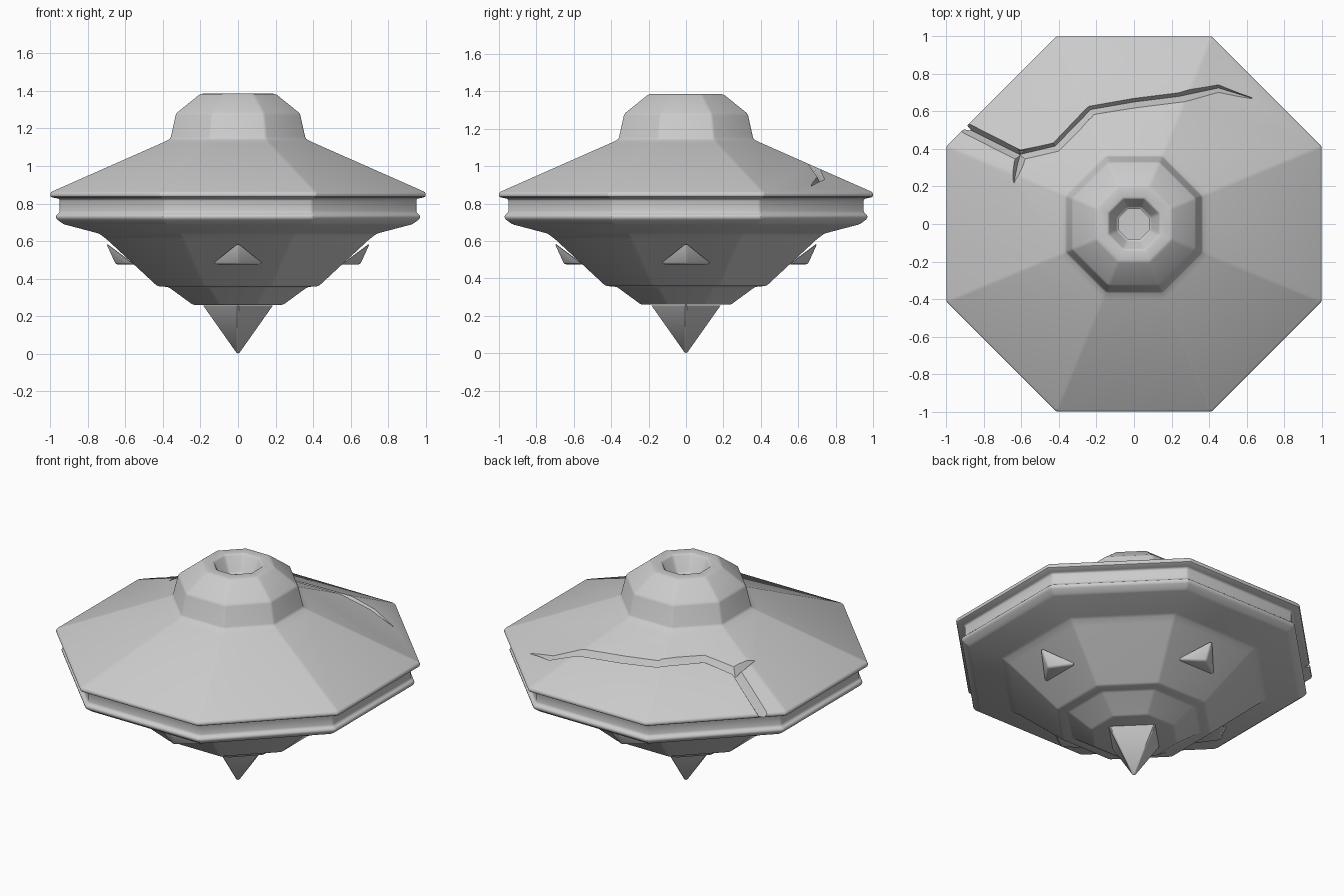
import bpy, bmesh
from math import pi, cos, sin, sqrt
from mathutils import Vector, Matrix

cube = bpy.data.objects.get("Cube")
if cube:
    bpy.data.objects.remove(cube, do_unlink=True)

GREY = (0.6, 0.6, 0.6, 1)
metal = bpy.data.materials.new("grey metal")
metal.use_nodes = True
metal.diffuse_color = GREY
metal.node_tree.nodes["Principled BSDF"].inputs["Base Color"].default_value = GREY


def make(name, bm):
    bmesh.ops.recalc_face_normals(bm, faces=bm.faces)
    mesh = bpy.data.meshes.new(name)
    bm.to_mesh(mesh)
    bm.free()
    obj = bpy.data.objects.new(name, mesh)
    bpy.context.collection.objects.link(obj)
    mesh.materials.append(metal)
    return obj


def select(obj):
    bpy.ops.object.select_all(action='DESELECT')
    obj.select_set(True)
    bpy.context.view_layer.objects.active = obj


def bevel(obj, width, segments=2):
    select(obj)
    mod = obj.modifiers.new("soft edges", 'BEVEL')
    mod.width, mod.segments = width, segments
    mod.limit_method, mod.angle_limit = 'ANGLE', 0.2
    bpy.ops.object.modifier_apply(modifier=mod.name)


def smooth(obj, angle=0.6):
    select(obj)
    bpy.ops.object.shade_smooth_by_angle(angle=angle)


def loft(rings, caps=True):
    """Skin a list of equally long closed loops."""
    bm = bmesh.new()
    loops = [[bm.verts.new(p) for p in ring] for ring in rings]
    n = len(loops[0])
    for a, b in zip(loops, loops[1:]):
        for i in range(n):
            j = (i + 1) % n
            bm.faces.new((a[i], a[j], b[j], b[i]))
    if caps:
        bm.faces.new(loops[0])
        bm.faces.new(loops[-1])
    return bm


def octagon(apothem, z):
    r = apothem / cos(pi / 8)
    return [(r * cos((i + .5) * pi / 4), r * sin((i + .5) * pi / 4), z) for i in range(8)]


# Octagonal saucer: bottom step, belly, grooved rim, roof, turret, top opening
profile = [(.24, .26), (.37, .355), (.43, .36), (.70, .61), (.74, .64), (.93, .69),
           (.97, .72), (.97, .74), (.95, .75), (.95, .825), (1, .835), (1, .86),
           (.40, 1.125), (.36, 1.145), (.33, 1.28), (.20, 1.385), (.135, 1.385), (.09, 1.28)]
hull = make("hull", loft([octagon(a, z) for a, z in profile]))
bevel(hull, .012)


# Crack across the roof, cut with a tapered V-shaped strip
def roof(x, y):
    x, y = abs(x), abs(y)
    return .86 + (1 - max(x, y, (x + y) / sqrt(2))) * .44


def crack(points, widths):
    pts = [Vector(p) for p in points]
    rings = []
    for i, p in enumerate(pts):
        d = (pts[min(i + 1, len(pts) - 1)] - pts[max(i - 1, 0)]).normalized()
        side = Vector((-d.y, d.x)) * widths[i]
        z = roof(*p)
        rings.append([(*(p + side), z + .02), (*(p - side), z + .02), (*p, z - 1.2 * widths[i])])
    return make("crack_cutter", loft(rings))


cracks = [crack([(-.98, .56), (-.88, .505), (-.61, .37), (-.42, .415), (-.23, .61), (0, .65),
                 (.24, .68), (.45, .725), (.63, .67)],
                [.04, .04, .04, .035, .035, .035, .035, .03, .008]),
          crack([(-.60, .39), (-.62, .32), (-.64, .22)], [.035, .035, .008])]
for cutter in cracks:
    cutter.hide_render = True
    select(hull)
    mod = hull.modifiers.new("crack", 'BOOLEAN')
    mod.operation, mod.solver, mod.object = 'DIFFERENCE', 'EXACT', cutter
    bpy.ops.object.modifier_apply(modifier=mod.name)
    bpy.data.objects.remove(cutter, do_unlink=True)

# Open the bottom of the turret well
bm = bmesh.new()
bm.from_mesh(hull.data)
well = [f for f in bm.faces if f.normal.z > .9 and f.calc_center_median().xy.length < .05]
bmesh.ops.delete(bm, geom=well, context='FACES')
bm.to_mesh(hull.data)
bm.free()
smooth(hull)

# Four-sided spike below, corners on the axes
square = [(1, 0), (0, 1), (-1, 0), (0, -1)]
spike = make("spike", loft([[(x * r, y * r, z) for x, y in square]
                            for r, z in ((.01, 0), (.195, .262))]))
bevel(spike, .012, 1)
bm = bmesh.new()
bm.from_mesh(spike.data)
bmesh.ops.delete(bm, geom=[f for f in bm.faces if f.normal.z > .3], context='FACES')
bm.to_mesh(spike.data)
bm.free()
smooth(spike)

# Pointed fins on the four sides of the belly
for i, side in enumerate(("front", "left", "back", "right")):
    bm = bmesh.new()
    for p in ((-.15, -.55, .475), (.15, -.55, .475), (0, -.655, .475), (0, -.71, .595)):
        bm.verts.new(p)
    bmesh.ops.convex_hull(bm, input=bm.verts)
    bm.transform(Matrix.Rotation(i * pi / 2, 4, 'Z'))
    fin = make(side + "_fin", bm)
    bevel(fin, .012)
    smooth(fin)
